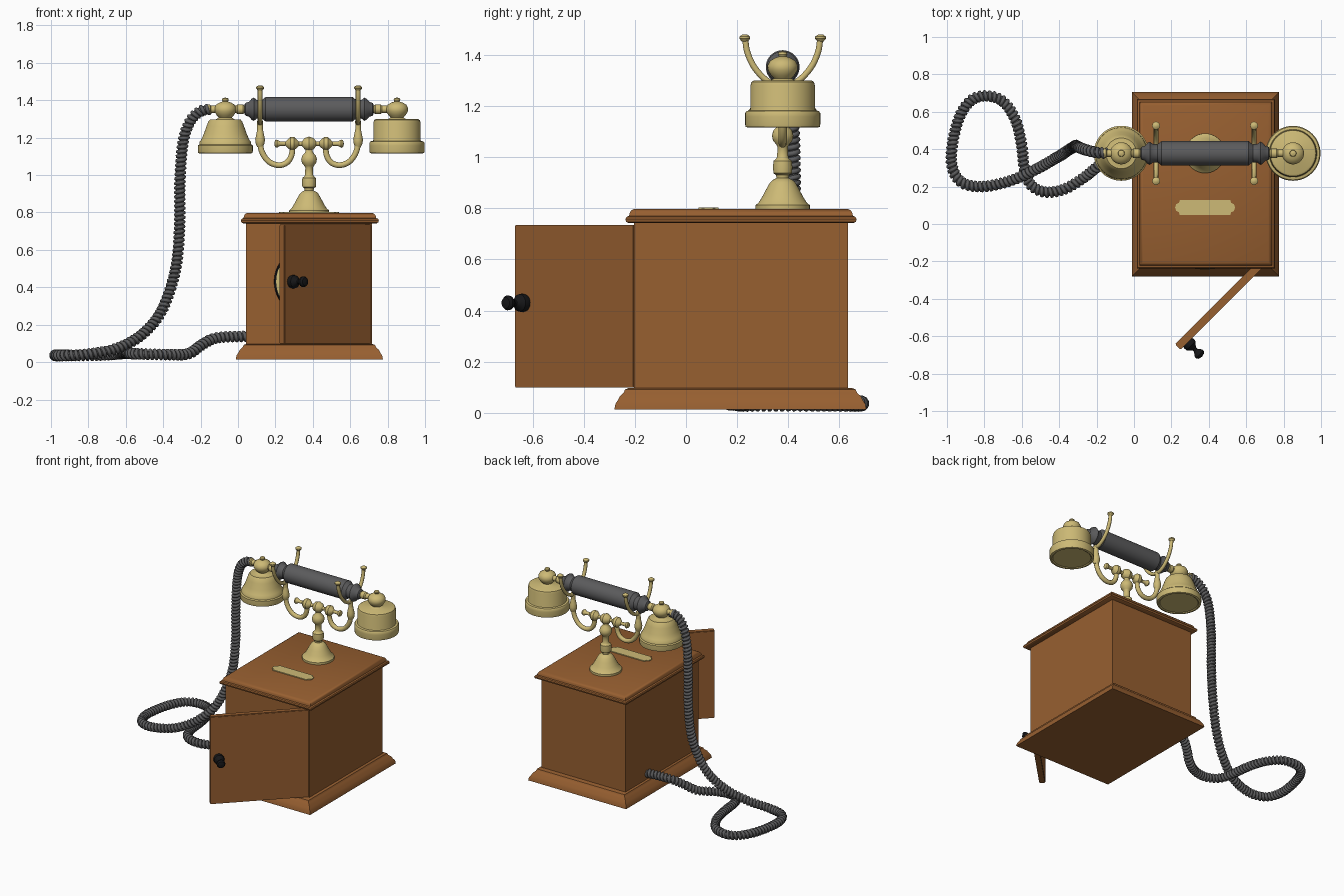
import bpy, bmesh, math
from mathutils import Vector, Matrix


def material(name, rgb):
    m = bpy.data.materials.new(name)
    m.diffuse_color = (*rgb, 1)
    return m


WOOD = material("warm_wood", (0.31, 0.115, 0.03))
BRASS = material("brass", (0.61, 0.49, 0.18))
GREY = material("dark_grey", (0.105, 0.105, 0.108))
BLACK = material("black", (0.008, 0.008, 0.009))
CX, CY = 0.38, 0.378          # axis of the stand


def finish(name, bm, mat, matrix=None, angle=35):
    bmesh.ops.recalc_face_normals(bm, faces=bm.faces)
    me = bpy.data.meshes.new(name)
    bm.to_mesh(me)
    bm.free()
    for p in me.polygons:
        p.use_smooth = True
    me.set_sharp_from_angle(angle=math.radians(angle))
    me.materials.append(mat)
    ob = bpy.data.objects.new(name, me)
    if matrix:
        ob.matrix_world = matrix
    bpy.context.collection.objects.link(ob)
    return ob


def loft(bm, rings):
    """Join closed rings of points and cap both ends."""
    vs = [[bm.verts.new(p) for p in r] for r in rings]
    n = len(vs[0])
    for a, b in zip(vs, vs[1:]):
        for i in range(n):
            bm.faces.new((a[i], a[(i + 1) % n], b[(i + 1) % n], b[i]))
    bm.faces.new(vs[0])
    bm.faces.new(vs[-1])


def lathe(name, profile, loc, axis, mat, seg=40):
    """Turn (radius, height) pairs around an axis through loc."""
    bm = bmesh.new()
    loft(bm, [[(max(r, 0.0005) * math.cos(2 * math.pi * i / seg),
                max(r, 0.0005) * math.sin(2 * math.pi * i / seg), h) for i in range(seg)]
              for r, h in profile])
    rot = Vector(axis).to_track_quat('Z', 'Y').to_matrix().to_4x4()
    return finish(name, bm, mat, Matrix.Translation(loc) @ rot)


def stack(name, x0, x1, y0, y1, levels, mat):
    """Rectangular moulding from (inset, z) levels."""
    bm = bmesh.new()
    loft(bm, [[(x0 + d, y0 + d, z), (x1 - d, y0 + d, z), (x1 - d, y1 - d, z), (x0 + d, y1 - d, z)]
              for d, z in levels])
    return finish(name, bm, mat)


def ball(r, h, n=10, squash=1.0):
    return [(r * math.sin(math.pi * i / n), h - squash * r * math.cos(math.pi * i / n))
            for i in range(n + 1)]


def spline(pts, n=8):
    """Catmull-Rom curve through the points."""
    p = [Vector(q) for q in pts]
    p = [2 * p[0] - p[1]] + p + [2 * p[-1] - p[-2]]
    out = []
    for a, b, c, d in zip(p, p[1:], p[2:], p[3:]):
        for i in range(n):
            t = i / n
            out.append(0.5 * (2 * b + (c - a) * t + (2 * a - 5 * b + 4 * c - d) * t * t
                              + (3 * b - a - 3 * c + d) * t ** 3))
    return out + [p[-2]]


def tube(name, pts, r, mat, res=3):
    cu = bpy.data.curves.new(name, 'CURVE')
    cu.dimensions = '3D'
    cu.bevel_depth, cu.bevel_resolution, cu.use_fill_caps = r, res, True
    s = cu.splines.new('POLY')
    s.points.add(len(pts) - 1)
    for q, p in zip(s.points, pts):
        q.co = (*p, 1)
    s.use_smooth = True
    cu.materials.append(mat)
    ob = bpy.data.objects.new(name, cu)
    bpy.context.collection.objects.link(ob)
    bpy.ops.object.select_all(action='DESELECT')
    ob.select_set(True)
    bpy.context.view_layer.objects.active = ob
    bpy.ops.object.convert(target='MESH')


# Wooden case: plinth, body, lid
stack("plinth", -0.012, 0.775, -0.28, 0.705,
      [(0, 0.014), (0.004, 0.035), (0.014, 0.05), (0.022, 0.066), (0.036, 0.078),
       (0.042, 0.092), (0.056, 0.097)], WOOD)
stack("body", 0.043, 0.717, -0.204, 0.634, [(0, 0.09), (0, 0.75)], WOOD)
stack("lid", 0.015, 0.753, -0.237, 0.667,
      [(0.012, 0.742), (0.003, 0.747), (0, 0.758), (0.004, 0.766), (0.014, 0.77),
       (0.017, 0.782), (0.023, 0.792), (0.034, 0.797)], WOOD)

# Open door, hinged at the front right edge
s = math.sqrt(0.5)
hinge = Matrix(((-s, -s, 0, 0.715), (-s, s, 0, -0.205), (0, 0, 1, 0), (0, 0, 0, 1)))
bm = bmesh.new()
bmesh.ops.create_cube(bm, size=1, matrix=Matrix.Translation((0.33, 0.02, 0.417))
                      @ Matrix.Diagonal((0.66, 0.04, 0.635, 1)))
bmesh.ops.bevel(bm, geom=bm.edges[:], offset=0.004, segments=2, affect='EDGES')
bm.transform(hinge)
finish("door", bm, WOOD)
lathe("door_knob", [(0.033, -0.005), (0.036, 0.012), (0.034, 0.026), (0.022, 0.038), (0.012, 0.05),
                    (0.012, 0.06), (0.02, 0.07), (0.028, 0.082), (0.029, 0.092), (0.022, 0.103),
                    (0, 0.108)], hinge @ Vector((0.605, 0, 0.43)), (s, -s, 0), BLACK, 28)

# Rotary dial behind the door
DZ = 0.43
lathe("dial_rim", [(0.187, 0), (0.187, 0.016), (0.182, 0.02), (0, 0.02)],
      (CX, -0.202, DZ), (0, -1, 0), BLACK, 56)
lathe("dial_wheel", [(0.176, 0.018), (0.176, 0.026), (0.17, 0.03), (0, 0.03)],
      (CX, -0.202, DZ), (0, -1, 0), BRASS, 56)
for i in range(10):
    a = math.radians(-10 + 30 * i)
    lathe("finger_hole", [(0.022, 0), (0.022, 0.003)],
          (CX + 0.135 * math.cos(a), -0.23, DZ + 0.135 * math.sin(a)), (0, -1, 0), BLACK, 20)
lathe("dial_hub", [(0.06, 0), (0.06, 0.006), (0.05, 0.01), (0, 0.012)],
      (CX, -0.231, DZ), (0, -1, 0), BRASS)

# Name plate with notched ends
half = [(0.16, 0.0), (0.155, 0.018), (0.14, 0.025), (0.135, 0.04)]
outline = ([(x, y) for x, y in half] + [(-x, y) for x, y in half[::-1]]
           + [(-x, -y) for x, y in half[1:]] + [(x, -y) for x, y in half[:0:-1]])
bm = bmesh.new()
loft(bm, [[(CX + x, 0.088 + y, z) for x, y in outline] for z in (0.795, 0.803)])
finish("plate", bm, BRASS)

# Stand column
lathe("stand", [(0.106, 0.795), (0.106, 0.812), (0.094, 0.822), (0.08, 0.845), (0.064, 0.875),
                (0.05, 0.9), (0.04, 0.91), (0.024, 0.918), (0.026, 0.93), (0.036, 0.937),
                (0.038, 0.96), (0.036, 0.985), (0.026, 0.993), (0.022, 1.0), (0.02, 1.04),
                (0.026, 1.05), (0.038, 1.065), (0.042, 1.085), (0.036, 1.105), (0.022, 1.12),
                (0.018, 1.13), (0.018, 1.17)], (CX, CY, 0), (0, 0, 1), BRASS)

# Cradle crossbar with balls
bar = [(0, -0.186), (0.018, -0.182), (0.022, -0.172), (0.012, -0.155), (0.011, -0.125)]
bar += [(0.022, -0.115), (0.035, -0.1), (0.035, -0.08), (0.022, -0.065), (0.012, -0.055),
        (0.012, -0.038), (0.03, -0.024), (0.038, 0)]
bar += [(r, -h) for r, h in bar[-2::-1]]
lathe("crossbar", bar, (CX, CY, 1.168), (1, 0, 0), BRASS)

# Cradle arms and forks, mirrored left and right
for side, label in ((-1, "left"), (1, "right")):
    arm = [(0.088, 1.16), (0.094, 1.105), (0.12, 1.066), (0.165, 1.053), (0.215, 1.072),
           (0.25, 1.12), (0.262, 1.18), (0.262, 1.29)]
    tube(label + "_arm", spline([(CX + side * x, CY, z) for x, z in arm]), 0.016, BRASS)
    lathe(label + "_arm_collar", [(0.015, 1.15), (0.024, 1.17), (0.026, 1.19), (0.022, 1.21),
                                  (0.014, 1.25)], (CX + side * 0.262, CY, 0), (0, 0, 1), BRASS, 24)
    fork = [(-0.147, 1.465), (-0.138, 1.41), (-0.11, 1.35), (-0.06, 1.298), (0, 1.277)]
    fork += [(-y, z) for y, z in fork[-2::-1]]
    tube(label + "_fork", spline([(CX + side * 0.262, CY + y, z) for y, z in fork]), 0.0125, BRASS)
    for y in (-0.148, 0.148):
        lathe(label + "_fork_tip", [(0.012, 1.452), (0.021, 1.463), (0.021, 1.471), (0.01, 1.479),
                                    (0, 1.48)], (CX + side * 0.262, CY + y, 0), (0, 0, 1), BRASS, 20)

# Handset grip
HZ = 1.352
grip = [(0.026, -0.345), (0.034, -0.34), (0.04, -0.322), (0.058, -0.305), (0.062, -0.295),
        (0.05, -0.28), (0.048, -0.255), (0.055, -0.245), (0.066, -0.232)]
lathe("handset_grip", grip + [(r, -h) for r, h in grip[::-1]], (CX, CY, HZ), (1, 0, 0), GREY)
lathe("handset_rod", [(0.026, -0.165), (0.026, -0.15), (0.019, -0.145), (0.019, 0.85)],
      (0, CY, HZ), (1, 0, 0), BRASS, 24)
for x in (0.012, 0.748):
    lathe("rod_collar", [(0.02, -0.022), (0.026, -0.014), (0.026, 0.014), (0.02, 0.022)],
          (x, CY, HZ), (1, 0, 0), BRASS, 28)

# Cups at the two ends, each with a hub and finial
hub = [(0.05, 1.298), (0.034, 1.308), (0.046, 1.32), (0.058, 1.34), (0.059, 1.358), (0.05, 1.376),
       (0.03, 1.388), (0.014, 1.393), (0.018, 1.402), (0.016, 1.41), (0, 1.415)]
rim = [(0.125, 1.12), (0.132, 1.115), (0.145, 1.118), (0.147, 1.128), (0.147, 1.158)]
lathe("mouthpiece", rim + [(0.139, 1.164), (0.137, 1.178), (0.128, 1.19), (0.115, 1.22), (0.1, 1.262),
                           (0.09, 1.288), (0.082, 1.297)] + hub,
      (-0.068, CY, 0), (0, 0, 1), BRASS, 48)
lathe("earpiece", rim + [(0.147, 1.172), (0.142, 1.18), (0.128, 1.183), (0.126, 1.19), (0.126, 1.28),
                         (0.122, 1.294), (0.112, 1.3)] + hub,
      (0.85, CY, 0), (0, 0, 1), BRASS, 48)

# Cord: core tube wrapped by a tight coil
path = spline([
    (-0.15, 0.378, 1.352), (-0.2, 0.383, 1.342), (-0.255, 0.395, 1.29), (-0.293, 0.41, 1.18),
    (-0.31, 0.418, 0.98), (-0.313, 0.418, 0.71), (-0.335, 0.405, 0.49), (-0.405, 0.36, 0.28),
    (-0.51, 0.3, 0.15), (-0.65, 0.235, 0.072), (-0.81, 0.2, 0.042), (-0.925, 0.225, 0.036),
    (-0.975, 0.32, 0.036), (-0.965, 0.46, 0.036), (-0.925, 0.59, 0.036), (-0.865, 0.665, 0.036),
    (-0.785, 0.685, 0.036), (-0.7, 0.655, 0.04), (-0.635, 0.56, 0.045), (-0.602, 0.43, 0.048),
    (-0.585, 0.29, 0.048), (-0.548, 0.205, 0.045), (-0.47, 0.17, 0.042), (-0.37, 0.187, 0.04),
    (-0.265, 0.25, 0.045), (-0.19, 0.31, 0.095), (-0.11, 0.355, 0.13), (0.06, 0.38, 0.138)], 10)
tube("cord_core", path, 0.021, GREY, 2)
STEPS, PITCH = 13, 0.024
step = PITCH / STEPS
coil, phase, carry = [], 0.0, 0.0
normal = Vector((0, 1, 0))
for a, b in zip(path, path[1:]):
    t = (b - a).normalized()
    normal = (normal - t * normal.dot(t)).normalized()
    side, length = t.cross(normal), (b - a).length
    while carry < length:
        coil.append(a + t * carry + 0.0215 * (normal * math.cos(phase) + side * math.sin(phase)))
        phase += 2 * math.pi / STEPS
        carry += step
    carry -= length
tube("cord_coil", coil, 0.0105, GREY, 1)
